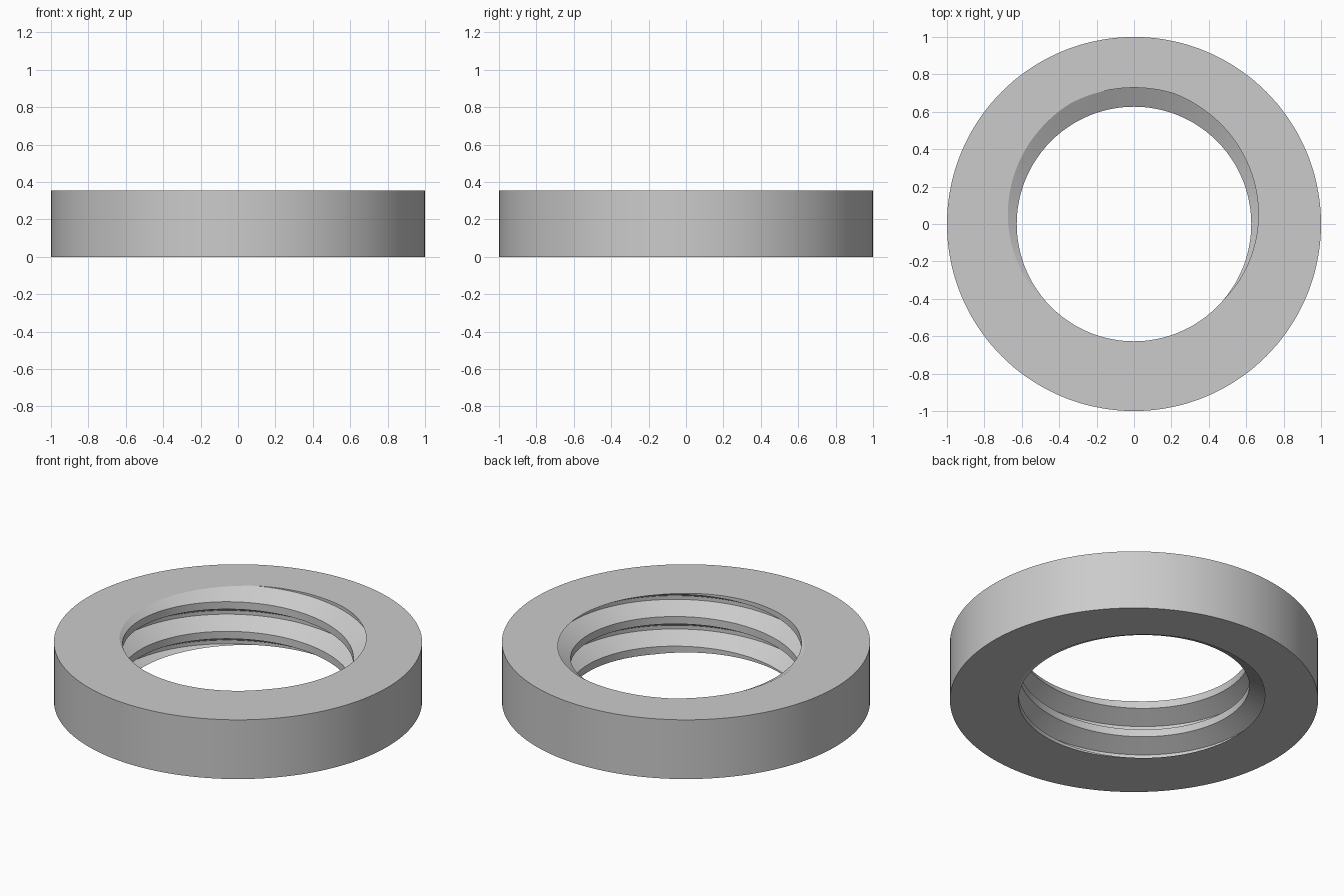
import bpy
import bmesh
import math

cube = bpy.data.objects.get("Cube")
if cube:
    bpy.data.objects.remove(cube, do_unlink=True)

HEIGHT = 0.355
OUTER = 1.0
MINOR = 0.627
MAJOR = 0.729
PITCH = HEIGHT / 2
SEGMENTS = 144
PHASE = 95.3          # angle where the groove root meets the top face

# One thread period as (axial fraction of pitch, radius): root, flank, crest, flank
PROFILE = [(-1 / 16, MAJOR), (1 / 16, MAJOR), (3 / 8, MINOR), (5 / 8, MINOR), (15 / 16, MAJOR)]

bm = bmesh.new()


def ring_point(angle, radius, z):
    return bm.verts.new((radius * math.cos(angle), radius * math.sin(angle), z))


def skin(columns):
    for a, b in zip(columns, columns[1:]):
        for k in range(len(a) - 1):
            bm.faces.new((a[k], b[k], b[k + 1], a[k + 1]))


# Helical thread surface, running past both faces
thread = []
for i in range(-2 * SEGMENTS, 4 * SEGMENTS + 1):
    turn = i / SEGMENTS
    angle = math.tau * turn
    rise = (turn - PHASE / 360) * PITCH
    thread.append([ring_point(angle, r, rise + f * PITCH) for f, r in PROFILE])
skin(thread)
bmesh.ops.remove_doubles(bm, verts=bm.verts[:], dist=0.00005)

# Trim the thread flat at the bottom and top
for z, side in ((0, -1), (HEIGHT, 1)):
    bmesh.ops.bisect_plane(bm, geom=bm.verts[:] + bm.edges[:] + bm.faces[:], dist=0.00001,
                           plane_co=(0, 0, z), plane_no=(0, 0, side), clear_outer=True)

# Outer wall
wall = []
for i in range(SEGMENTS + 1):
    angle = math.tau * i / SEGMENTS
    wall.append([ring_point(angle, OUTER, z) for z in (0, HEIGHT)])
skin(wall)
bmesh.ops.remove_doubles(bm, verts=bm.verts[:], dist=0.00005)

# Flat annular faces between wall and thread
for z in (0, HEIGHT):
    rim = [e for e in bm.edges if e.is_boundary and all(abs(v.co.z - z) < 0.0005 for v in e.verts)]
    bmesh.ops.triangle_fill(bm, edges=rim, use_beauty=True, use_dissolve=False, normal=(0, 0, 1))
bmesh.ops.recalc_face_normals(bm, faces=bm.faces[:])

mesh = bpy.data.meshes.new("threaded_ring")
bm.to_mesh(mesh)
bm.free()
ring = bpy.data.objects.new("threaded_ring", mesh)
bpy.context.collection.objects.link(ring)

# Plain grey material
grey = bpy.data.materials.new("plain_grey")
grey.use_nodes = True
colour = (0.6, 0.6, 0.6, 1)
grey.diffuse_color = colour
grey.node_tree.nodes["Principled BSDF"].inputs["Base Color"].default_value = colour
mesh.materials.append(grey)

bpy.ops.object.select_all(action="DESELECT")
ring.select_set(True)
bpy.context.view_layer.objects.active = ring
bpy.ops.object.shade_smooth_by_angle(angle=math.radians(25))
